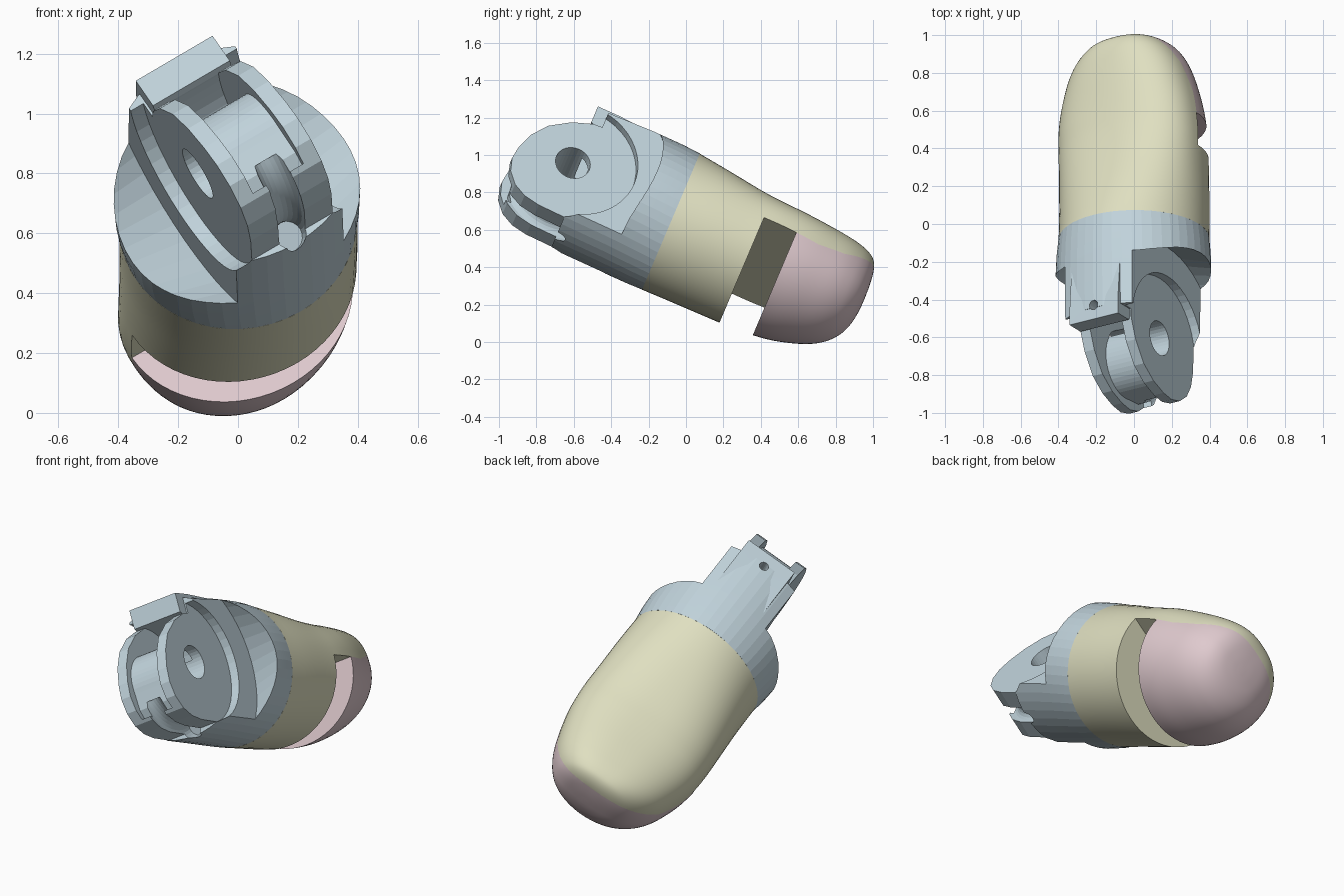
import bpy, bmesh, math
from mathutils import Matrix, Vector

if "Cube" in bpy.data.objects:
    bpy.data.objects.remove(bpy.data.objects["Cube"], do_unlink=True)

# Local frame: X along the hinge pin, Y towards the fingertip, Z out of the nail side
TILT, ROLL = math.radians(-23), math.radians(32.5)
PLACE = (Matrix.Translation((0, 0.218, 0.515)) @ Matrix.Rotation(TILT, 4, 'X')
         @ Matrix.Rotation(-ROLL, 4, 'Y'))
HINGE, SEAM = -0.93, -0.325


def material(name, rgb):
    m = bpy.data.materials.new(name)
    m.use_nodes = True
    m.diffuse_color = (*rgb, 1)
    m.node_tree.nodes["Principled BSDF"].inputs["Base Color"].default_value = (*rgb, 1)
    return m


BLUE = material("pale blue grey", (0.53, 0.65, 0.71))
CREAM = material("cream", (0.74, 0.74, 0.53))
PINK = material("dusty pink", (0.74, 0.59, 0.62))


def loft(name, rings):
    """Closed skin through rings of equal point count."""
    bm = bmesh.new()
    vs = [[bm.verts.new(p) for p in ring] for ring in rings]
    n = len(vs[0])
    for a, b in zip(vs, vs[1:]):
        for i in range(n):
            j = (i + 1) % n
            bm.faces.new((a[i], a[j], b[j], b[i]))
    bm.faces.new(vs[0][::-1])
    bm.faces.new(vs[-1])
    bmesh.ops.recalc_face_normals(bm, faces=bm.faces)
    me = bpy.data.meshes.new(name)
    bm.to_mesh(me)
    bm.free()
    ob = bpy.data.objects.new(name, me)
    bpy.context.collection.objects.link(ob)
    return ob


def prism(name, outline, x0, x1):
    """Side outline of (y, z) points, extruded along the pin direction."""
    return loft(name, [[(x, y, z) for y, z in outline] for x in (x0, x1)])


def box(name, x0, x1, y0, y1, z0, z1):
    return prism(name, [(y0, z0), (y1, z0), (y1, z1), (y0, z1)], x0, x1)


def arc(y, z, r, start=0, end=360, n=48):
    full = end - start == 360
    angles = [math.radians(start + (end - start) * i / (n if full else n - 1)) for i in range(n)]
    return [(y + r * math.cos(t), z + r * math.sin(t)) for t in angles]


def combine(target, tool, operation):
    mod = target.modifiers.new("combine", 'BOOLEAN')
    mod.object, mod.operation, mod.solver = tool, operation, 'EXACT'
    deps = bpy.context.evaluated_depsgraph_get()
    target.data = bpy.data.meshes.new_from_object(target.evaluated_get(deps))
    target.modifiers.clear()
    bpy.data.objects.remove(tool, do_unlink=True)


def finish(ob, mat, angle):
    ob.data.materials.clear()
    ob.data.materials.append(mat)
    ob.data.transform(PLACE)
    bpy.ops.object.select_all(action='DESELECT')
    ob.select_set(True)
    bpy.context.view_layer.objects.active = ob
    bpy.ops.object.shade_smooth_by_angle(angle=math.radians(angle))


# Cross-section: length position, half width, nail side height, pad side depth, sideways drift.
# The nail side grows squarer towards the tip.
def section(y, w, top, bottom, drift=0, n=64):
    square = 1 - 0.2 * min(max((y + 0.3) / 0.6, 0), 1)
    ring = []
    for i in range(n):
        c, s = math.cos(2 * math.pi * i / n), math.sin(2 * math.pi * i / n)
        if s > 1e-6:
            c, s = math.copysign(abs(c) ** square, c), s ** square
        ring.append((drift + w * c, y, (top if s > 0 else bottom) * s))
    return ring


def skin(name):
    stations = [(SEAM, .402, .395, .39, 0), (-.15, .405, .352, .388, 0), (.05, .409, .3, .383, -.006),
                (.2, .412, .272, .377, -.01), (.32, .406, .264, .366, -.014),
                (.42, .391, .262, .351, -.016), (.52, .365, .262, .325, -.016),
                (.6, .337, .26, .297, -.014), (.66, .305, .256, .267, -.01),
                (.71, .265, .246, .23, -.003), (.75, .215, .224, .18, .005),
                (.775, .152, .175, .12, .012), (.786, .077, .095, .06, .015), (.789, .015, .02, .015, .015)]
    # Smooth the stations with a cubic through neighbouring values
    rings = []
    for k in range(len(stations) - 1):
        p = [Vector(stations[min(max(k + d, 0), len(stations) - 1)]) for d in (-1, 0, 1, 2)]
        for step in range(4):
            u = step / 4
            q = p[1] + 0.5 * u * (p[2] - p[0] + u * (2 * p[0] - 5 * p[1] + 4 * p[2] - p[3]
                                  + u * (3 * (p[1] - p[2]) + p[3] - p[0])))
            rings.append(section(*q))
    rings.append(section(*stations[-1]))
    return loft(name, rings)


SEAM_LINE = [(.45, .0), (.6, .04), (.72, .11), (.9, .23), (.9, -.6)]
shell = skin("finger_shell")
combine(shell, prism("notch_cutter", [(.125, -.6), (.125, 0)] + SEAM_LINE, -.6, .6), 'DIFFERENCE')
pad = skin("fingertip_pad")
combine(pad, prism("pad_region", [(.315, -.6), (.315, 0)] + SEAM_LINE, -.6, .6), 'INTERSECT')

# Knuckle base: round body cleared around the hinge on both sides, flaring outwards
base = loft("knuckle_base", [section(*row, n=48) for row in (
    (-.86, .425, .4, .365), (-.6, .424, .405, .375), (-.42, .414, .402, .386), (SEAM, .402, .396, .39))])
for side in (-1, 1):
    clearance = [[(side * x, y, z) for y, z in arc(HINGE, 0, r)] for x, r in ((.21, .51), (.45, .42))]
    combine(base, loft("shoulder_cutter", clearance), 'DIFFERENCE')
    combine(base, prism("washer_cutter", arc(HINGE, 0, .345), side * .16, side * .4), 'DIFFERENCE')

# Hinge fork with a sloping upper front, and the stop tab above it
cheek = [(.02, .278), (-.09, .235), (-.2, .155), (-.265, .06), (-.3, -.04), (-.31, -.12),
         (-.29, -.2), (-.24, -.268), (-.17, -.31), (-.08, -.33), (.06, -.337)]
fork = prism("fork", [(HINGE + y, z) for y, z in cheek] + [(-.5, -.345), (-.5, .3)], -.16, .16)
combine(base, fork, 'UNION')
tab = [(-.925, .29), (-.925, .397), (-.8, .394), (-.6, .376), (-.42, .34), (-.42, .25), (-.85, .25)]
combine(base, prism("stop_tab", tab, -.152, .152), 'UNION')

# Slot between the fork plates, open to the front above a lower lip
combine(base, prism("slot_cutter", arc(HINGE, 0, .28), -.1, .1), 'DIFFERENCE')
combine(base, box("slot_mouth", -.1, .1, -1.5, HINGE, -.25, .281), 'DIFFERENCE')

# Barrel around the pin, filled down to the lip
barrel = arc(HINGE - .07, -.07, .19, 0, 190, 28) + [
    (HINGE + y, z) for y, z in ((-.25, -.2), (-.21, -.27), (-.1, -.31), (.1, -.31))]
combine(base, prism("pin_barrel", barrel, -.11, .11), 'UNION')

# Pin hole, cord hole and cord groove around the lip
combine(base, prism("pin_hole", arc(HINGE, 0, .095, n=32), -.5, .5), 'DIFFERENCE')
cord = loft("cord_hole", [[(x, -.845 + y, z) for x, y in arc(0, 0, .026, n=20)] for z in (.31, .6)])
combine(base, cord, 'DIFFERENCE')
groove = []
for i in range(20):
    t = math.radians(214 + 80 * i / 19)
    groove.append([(x, HINGE + (.335 + d) * math.cos(t), (.335 + d) * math.sin(t))
                   for x, d in arc(0, 0, .052, n=20)])
combine(base, loft("cord_groove", groove), 'DIFFERENCE')

finish(shell, CREAM, 35)
finish(pad, PINK, 35)
finish(base, BLUE, 5)
